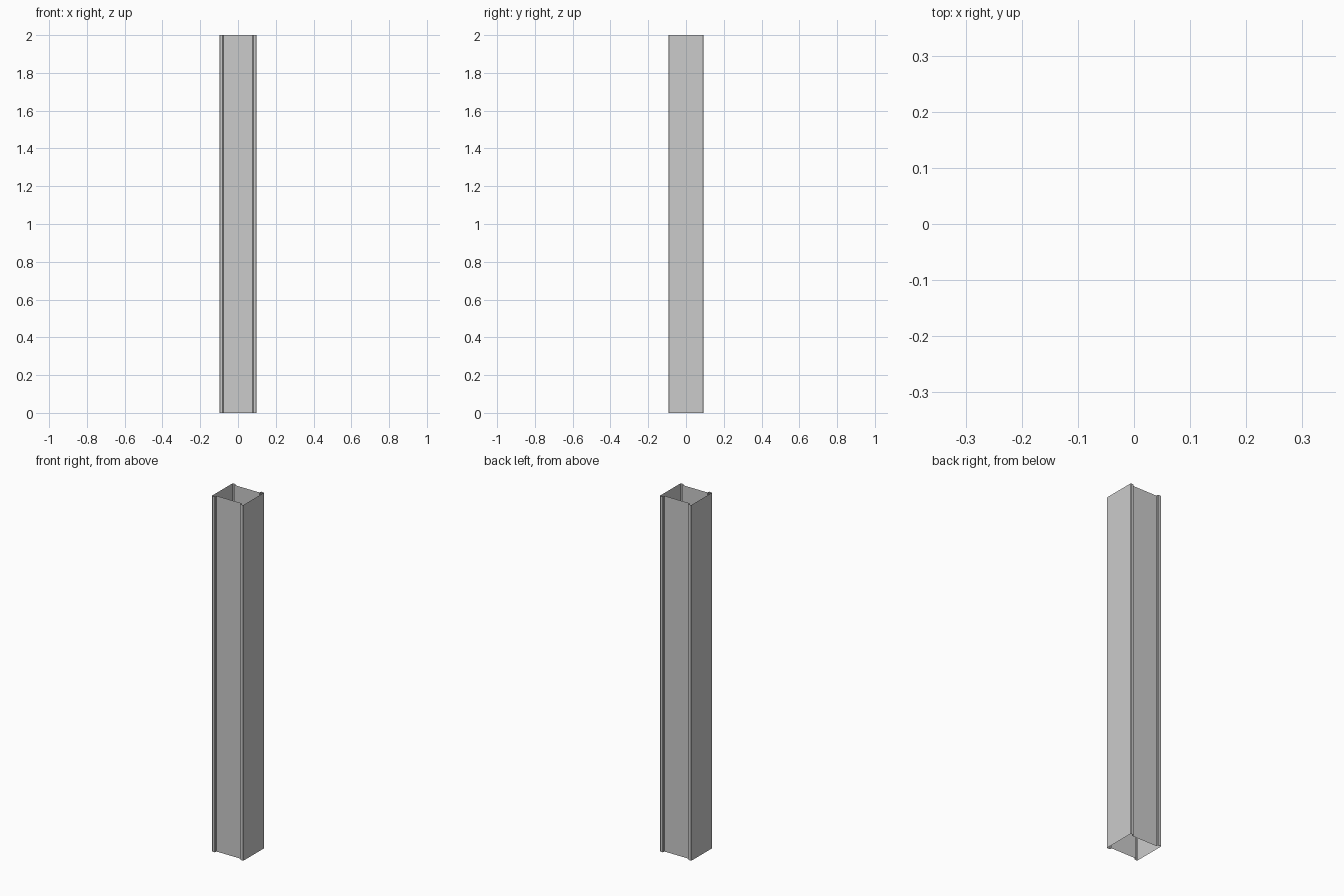
import bpy, bmesh

if "Cube" in bpy.data.objects:
    bpy.data.objects.remove(bpy.data.objects["Cube"])

HX, HY, H = 0.098, 0.0925, 2.0   # half width, half depth, height
LIP, INSET, C = 0.02, 0.013, 0.003  # corner lip width, wall recess, edge chamfer

# one quarter of the cross-section, from front wall round to the side plate
quarter = [(HX - LIP, -HY + INSET), (HX - LIP, -HY + C), (HX - LIP + C, -HY),
           (HX - C, -HY), (HX, -HY + C)]

# mirror the quarter into a closed outline
right = quarter + [(x, -y) for x, y in reversed(quarter)]
outline = right + [(-x, y) for x, y in reversed(right)]

# extrude into an open-ended sheet tube
bm = bmesh.new()
rings = [[bm.verts.new((x, y, z)) for x, y in outline] for z in (0, H)]
n = len(outline)
for i in range(n):
    j = (i + 1) % n
    bm.faces.new((rings[0][i], rings[0][j], rings[1][j], rings[1][i]))
mesh = bpy.data.meshes.new("column_profile")
bm.to_mesh(mesh)
bm.free()
column = bpy.data.objects.new("column_profile", mesh)
bpy.context.collection.objects.link(column)
